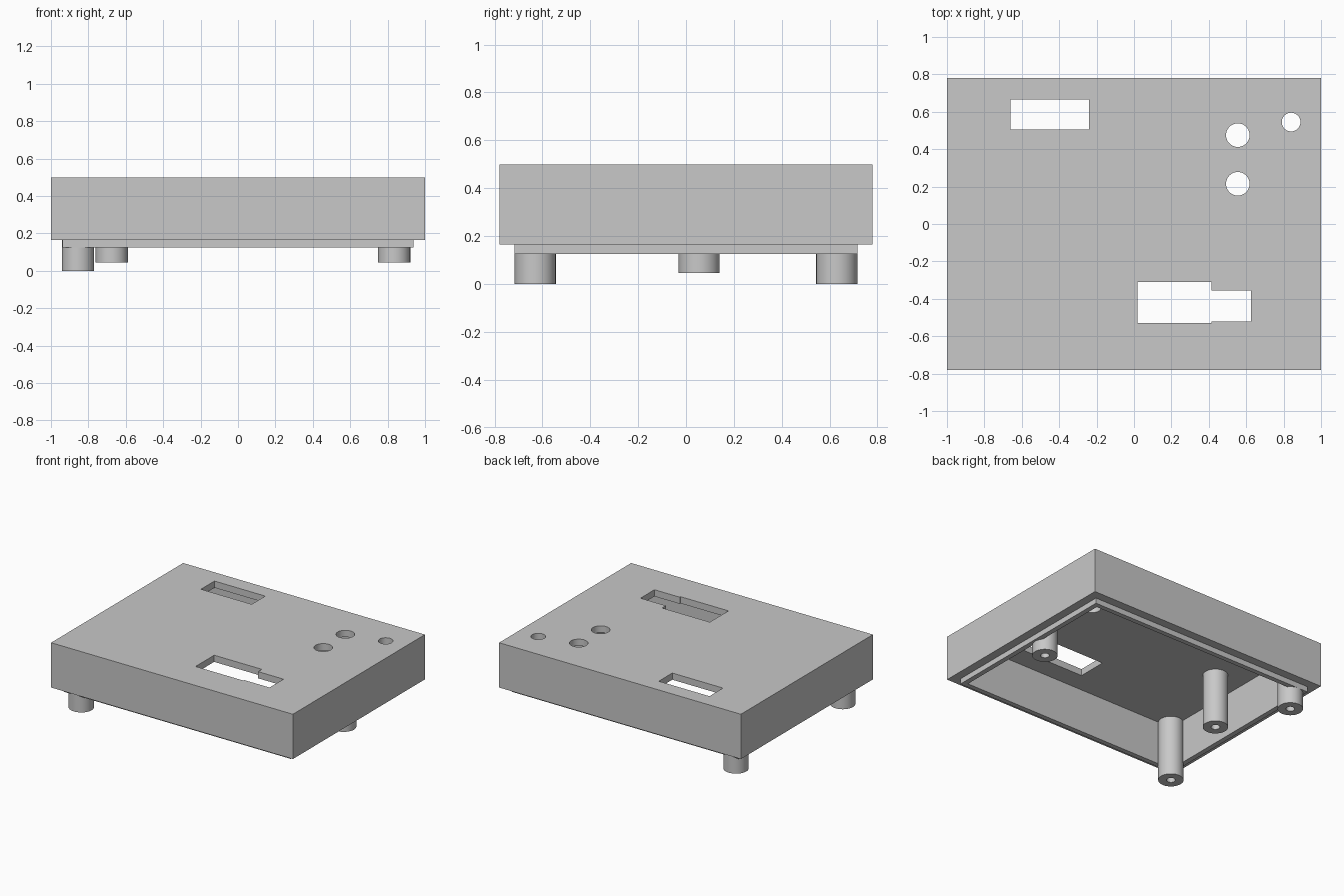
import bpy
import math

if "Cube" in bpy.data.objects:
    bpy.data.objects.remove(bpy.data.objects["Cube"], do_unlink=True)

# Single plain grey plastic
grey = bpy.data.materials.new("light_grey_plastic")
COLOUR = (0.58, 0.58, 0.58, 1)
grey.diffuse_color = COLOUR
grey.use_nodes = True
grey.node_tree.nodes["Principled BSDF"].inputs["Base Color"].default_value = COLOUR


def box(name, x0, x1, y0, y1, z0, z1):
    bpy.ops.mesh.primitive_cube_add(
        size=1, location=((x0 + x1) / 2, (y0 + y1) / 2, (z0 + z1) / 2))
    ob = bpy.context.object
    ob.name = name
    ob.scale = (x1 - x0, y1 - y0, z1 - z0)
    bpy.ops.object.transform_apply(location=True, scale=True, rotation=True)
    return ob


def slab(name, half_x, half_y, z0, z1):
    return box(name, -half_x, half_x, -half_y, half_y, z0, z1)


def cylinder(name, x, y, radius, z0, z1):
    bpy.ops.mesh.primitive_cylinder_add(
        vertices=64, radius=radius, depth=z1 - z0, location=(x, y, (z0 + z1) / 2))
    ob = bpy.context.object
    ob.name = name
    return ob


def carve(body, cutters):
    """Subtract every cutter, bake the result and discard the cutters."""
    for cutter in cutters:
        cutter.hide_render = True
        mod = body.modifiers.new("cut", "BOOLEAN")
        mod.operation = "DIFFERENCE"
        mod.solver = "EXACT"
        mod.object = cutter
    bpy.ops.object.select_all(action="DESELECT")
    body.select_set(True)
    bpy.context.view_layer.objects.active = body
    for mod in list(body.modifiers):
        bpy.ops.object.modifier_apply(modifier=mod.name)
    for cutter in cutters:
        bpy.data.objects.remove(cutter, do_unlink=True)
    body.data.materials.clear()
    body.data.materials.append(grey)
    bpy.ops.object.shade_smooth_by_angle(angle=math.radians(30))


RIM, CEILING, TOP = 0.165, 0.45, 0.5
INNER_X, INNER_Y = 0.90, 0.68

# Hollow case, open underneath, with windows and round holes through the lid
case = slab("case", 1.0, 0.78, RIM, TOP)
carve(case, [
    slab("cavity", INNER_X, INNER_Y, 0, CEILING),
    box("rear_window", -0.66, -0.24, 0.505, 0.665, 0.4, 0.6),
    box("front_window", 0.02, 0.415, -0.53, -0.31, 0.4, 0.6),
    box("front_window_step", 0.3, 0.625, -0.52, -0.355, 0.4, 0.6),
    cylinder("button_hole_rear", 0.555, 0.475, 0.063, 0.4, 0.6),
    cylinder("button_hole_front", 0.555, 0.215, 0.063, 0.4, 0.6),
    cylinder("indicator_hole", 0.84, 0.545, 0.05, 0.4, 0.6),
])

# Thin locating lip below the case rim
lip = slab("locating_lip", 0.937, 0.716, 0.125, RIM)
carve(lip, [slab("lip_cavity", INNER_X, INNER_Y, 0, 0.3)])

# Screw posts hanging from the lid: long pair at one end, short pair mid-depth
for name, x, y, foot in (
        ("long_post_front", -0.855, -0.63, 0.0),
        ("long_post_rear", -0.855, 0.63, 0.0),
        ("short_post_right", -0.675, 0.055, 0.045),
        ("short_post_left", 0.835, 0.055, 0.045)):
    post = cylinder(name, x, y, 0.086, foot, CEILING + 0.02)
    carve(post, [cylinder("pilot_hole", x, y, 0.03, foot - 0.1, CEILING)])
